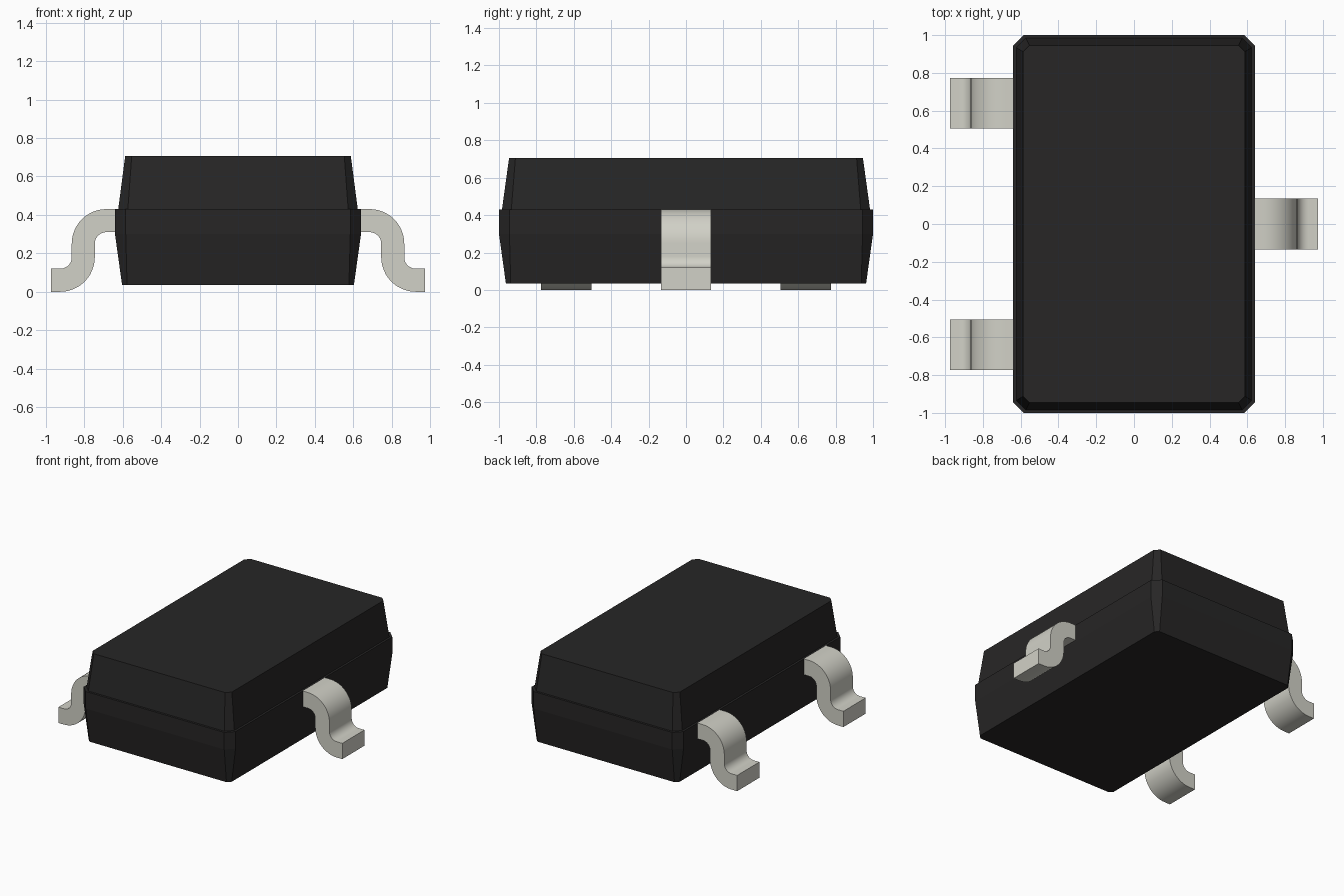
import bpy, bmesh
from math import cos, sin, pi, radians

if "Cube" in bpy.data.objects:
    bpy.data.objects.remove(bpy.data.objects["Cube"])


def material(name, rgb):
    m = bpy.data.materials.new(name)
    m.diffuse_color = (*rgb, 1)
    m.use_nodes = True
    m.node_tree.nodes["Principled BSDF"].inputs["Base Color"].default_value = m.diffuse_color
    return m


def finish(name, bm, mat):
    bmesh.ops.recalc_face_normals(bm, faces=bm.faces[:])
    me = bpy.data.meshes.new(name)
    bm.to_mesh(me)
    bm.free()
    ob = bpy.data.objects.new(name, me)
    bpy.context.collection.objects.link(ob)
    me.materials.append(mat)
    return ob


def loft(bm, rings):
    """Skin a stack of closed vertex rings and cap both ends."""
    n = len(rings[0])
    for a, b in zip(rings, rings[1:]):
        for i in range(n):
            j = (i + 1) % n
            bm.faces.new((a[i], a[j], b[j], b[i]))
    bm.faces.new(rings[0])
    bm.faces.new(rings[-1])


black = material("black_plastic", (0.02, 0.019, 0.019))
metal = material("tinned_metal", (0.64, 0.637, 0.571))

# Moulded body: chamfered rectangles (half x, half y, chamfer, z), with a ledge at the seam
sections = [(0.603, 0.963, 0.026, 0.035), (0.64, 1.0, 0.056, 0.30),
            (0.64, 1.0, 0.056, 0.43), (0.623, 0.984, 0.05, 0.43),
            (0.587, 0.946, 0.034, 0.705)]
bm = bmesh.new()
rings = []
for x, y, c, z in sections:
    outline = [(x, c - y), (x, y - c), (x - c, y), (c - x, y),
               (-x, y - c), (-x, c - y), (c - x, -y), (x - c, -y)]
    rings.append([bm.verts.new((px, py, z)) for px, py in outline])
loft(bm, rings)
finish("body", bm, black)


# Gull-wing leads: a flat strip swept along two quarter bends
def lead(name, side, y, half_width=0.134, half_thick=0.06, bend=0.12, steps=12):
    path = [(0.627, 0.37, pi / 2)]                       # x, z, normal angle
    for i in range(steps + 1):                           # shoulder bend
        a = pi / 2 * (1 - i / steps)
        path.append((0.685 + bend * cos(a), 0.25 + bend * sin(a), a))
    for i in range(steps + 1):                           # foot bend
        a = pi / 2 * i / steps
        path.append((0.925 - bend * cos(a), 0.18 - bend * sin(a), a))
    path.append((0.973, 0.06, pi / 2))                   # toe
    bm = bmesh.new()
    rings = []
    for x, z, a in path:
        ring = []
        for t, w in ((1, -1), (1, 1), (-1, 1), (-1, -1)):
            ring.append(bm.verts.new((side * (x + t * half_thick * cos(a)),
                                      y + w * half_width,
                                      z + t * half_thick * sin(a))))
        rings.append(ring)
    loft(bm, rings)
    ob = finish(name, bm, metal)
    bpy.ops.object.select_all(action='DESELECT')
    ob.select_set(True)
    bpy.context.view_layer.objects.active = ob
    bpy.ops.object.shade_smooth_by_angle(angle=radians(30))


lead("lead_right", 1, 0)
lead("lead_left_front", -1, -0.64)
lead("lead_left_back", -1, 0.64)
